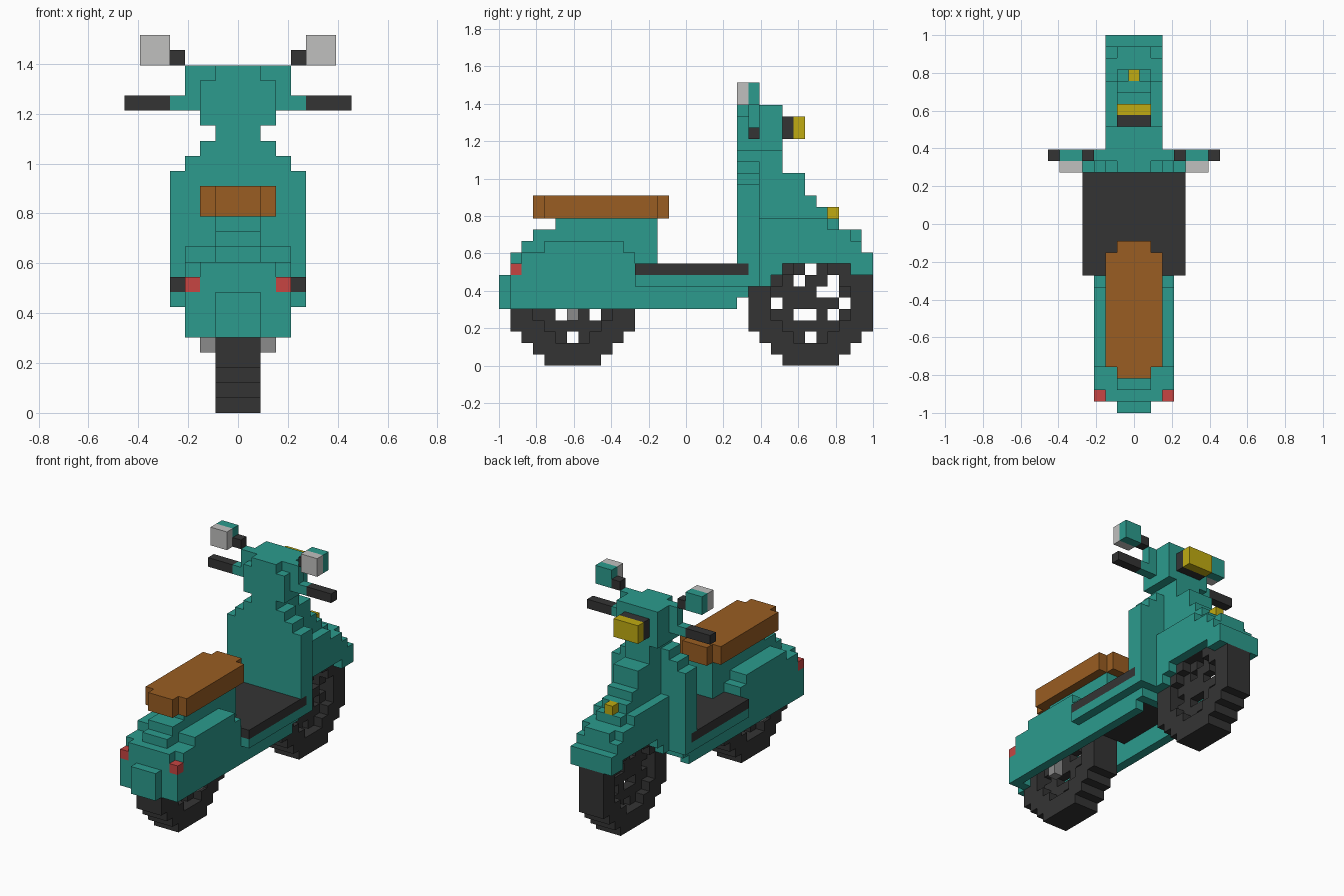
import bpy, bmesh

if "Cube" in bpy.data.objects:
    bpy.data.objects.remove(bpy.data.objects["Cube"])

U = 2 / 33  # edge of one block


def material(name, r, g, b):
    m = bpy.data.materials.new(name)
    m.use_nodes = True
    m.diffuse_color = (r, g, b, 1)
    bsdf = m.node_tree.nodes["Principled BSDF"]
    bsdf.inputs["Base Color"].default_value = (r, g, b, 1)
    bsdf.inputs["Roughness"].default_value = 0.8
    return m


TEAL = material("teal paint", 0.025, 0.33, 0.27)
DARK = material("dark rubber", 0.034, 0.034, 0.034)
BROWN = material("brown leather", 0.32, 0.11, 0.016)
SILVER = material("mirror silver", 0.53, 0.53, 0.52)
STEEL = material("steel", 0.26, 0.26, 0.26)
RED = material("red lamp", 0.57, 0.06, 0.055)
YELLOW = material("yellow lamp", 0.53, 0.41, 0.006)

taken = set()


def blocks(*boxes):
    """Cells of boxes (a, b, y0, y1, z0, z1), where a..b is the range of |x|."""
    return {(s * i, j, k) for a, b, y0, y1, z0, z1 in boxes
            for i in range(a, b + 1) for s in (-1, 1)
            for j in range(y0, y1) for k in range(z0, z1)}


def build(name, mat, cells):
    """Closed blocky mesh around a set of cells, merged into flat faces."""
    cells = cells - taken
    taken.update(cells)
    bm = bmesh.new()
    verts = {}

    def vert(p):
        if p not in verts:
            verts[p] = bm.verts.new(((p[0] - 0.5) * U, p[1] * U - 1, p[2] * U))
        return verts[p]

    for c in cells:
        for axis in range(3):
            for side in (0, 1):
                n = list(c)
                n[axis] += 2 * side - 1
                if tuple(n) in cells:
                    continue
                u, v = (axis + 1) % 3, (axis + 2) % 3
                loop = []
                for du, dv in ((0, 0), (1, 0), (1, 1), (0, 1)):
                    p = list(c)
                    p[axis] += side
                    p[u] += du
                    p[v] += dv
                    loop.append(vert(tuple(p)))
                bm.faces.new(loop if side else loop[::-1])
    bmesh.ops.dissolve_limit(bm, angle_limit=0.01, verts=bm.verts[:], edges=bm.edges[:])
    mesh = bpy.data.meshes.new(name)
    bm.to_mesh(mesh)
    bm.free()
    mesh.materials.append(mat)
    ob = bpy.data.objects.new(name, mesh)
    bpy.context.collection.objects.link(ob)


# Wheels: wide tyre ring with a thin spoked disc in the middle
GAPS = {(0, 3), (0, -3), (3, 0), (-3, 0), (-1, 2), (2, 2), (2, 1),
        (1, 1), (-1, -1), (0, -1), (2, -1)}


def wheel(name, centre):
    cells = set()
    for y in range(-5, 6):
        for z in range(-5, 6):
            r = y * y + z * z
            for x in (-1, 0, 1):
                if 10 < r <= 30 or (r <= 10 and x == 0 and (y, z) not in GAPS):
                    cells.add((x, centre + y, z + 5))
    build(name, DARK, cells)


wheel("front_wheel", 27)
wheel("rear_wheel", 6)
build("rear_struts", STEEL, blocks((2, 2, 6, 7, 4, 10)))

# Rear lamps and bodywork
build("tail_lamps", RED, blocks((3, 3, 1, 2, 8, 9)))
build("rear_side_panels", TEAL, blocks(
    (3, 3, 1, 12, 5, 8), (3, 3, 2, 12, 8, 10), (2, 3, 4, 11, 10, 11),
    (2, 2, 1, 12, 9, 10), (2, 2, 1, 2, 5, 9)))
build("rear_body_spine", TEAL, blocks(
    (0, 1, 0, 1, 5, 8), (0, 1, 1, 2, 5, 10), (0, 1, 2, 5, 9, 11),
    (0, 1, 3, 5, 11, 12), (0, 1, 5, 14, 10, 13), (0, 1, 10, 14, 9, 10)))
build("seat", BROWN, blocks((0, 2, 4, 14, 13, 15), (0, 1, 3, 15, 13, 15)))

# Floor
build("footboard", DARK, blocks((0, 4, 12, 22, 8, 9), (0, 2, 12, 21, 7, 8)))
build("floor_skirts", TEAL, blocks(
    (3, 3, 12, 21, 5, 7), (3, 3, 21, 22, 6, 7), (3, 4, 12, 22, 7, 8),
    (0, 2, 21, 22, 6, 8)))

# Leg shield narrowing towards the neck
build("leg_shield", TEAL, blocks(
    (0, 4, 21, 22, 9, 16), (0, 4, 22, 23, 7, 16), (0, 3, 21, 23, 16, 17),
    (0, 2, 21, 23, 17, 18), (0, 1, 21, 23, 18, 19)))
build("steering_head", TEAL, blocks(
    (0, 2, 21, 25, 19, 22), (0, 1, 21, 22, 22, 23), (0, 2, 22, 25, 22, 23),
    (3, 3, 22, 23, 20, 23), (4, 4, 22, 23, 20, 21)))
build("steering_column", TEAL, blocks(
    (0, 1, 23, 25, 13, 19), (0, 1, 25, 27, 13, 17),
    (0, 1, 27, 28, 13, 15), (0, 1, 28, 29, 13, 14)))

# Front fender, stepping down over the wheel
build("front_fender", TEAL, blocks(
    (0, 2, 23, 29, 11, 13), (0, 2, 29, 31, 11, 12), (0, 1, 31, 32, 11, 12),
    (0, 2, 31, 32, 9, 11), (0, 2, 32, 33, 8, 10), (2, 2, 31, 32, 8, 9),
    (2, 2, 23, 31, 9, 11), (2, 2, 23, 25, 8, 9), (2, 2, 23, 24, 7, 8)))

# Lamps at the front
build("headlamp_housing", DARK, blocks((0, 1, 25, 26, 20, 22)))
build("headlamp", YELLOW, blocks((0, 1, 26, 27, 20, 22)))
build("fender_lamp", YELLOW, blocks((0, 0, 29, 30, 13, 14)))
build("fender_lamp_base", TEAL, blocks((0, 1, 29, 30, 12, 13)))

# Handlebar grips and mirrors
build("handlebar_grips", DARK, blocks((5, 7, 22, 23, 20, 21)))
build("mirror_stalks", DARK, blocks((4, 4, 22, 23, 23, 24)))
build("mirror_shells", TEAL, blocks((5, 6, 22, 23, 23, 25)))
build("mirror_glass", SILVER, blocks((5, 6, 21, 22, 23, 25)))
